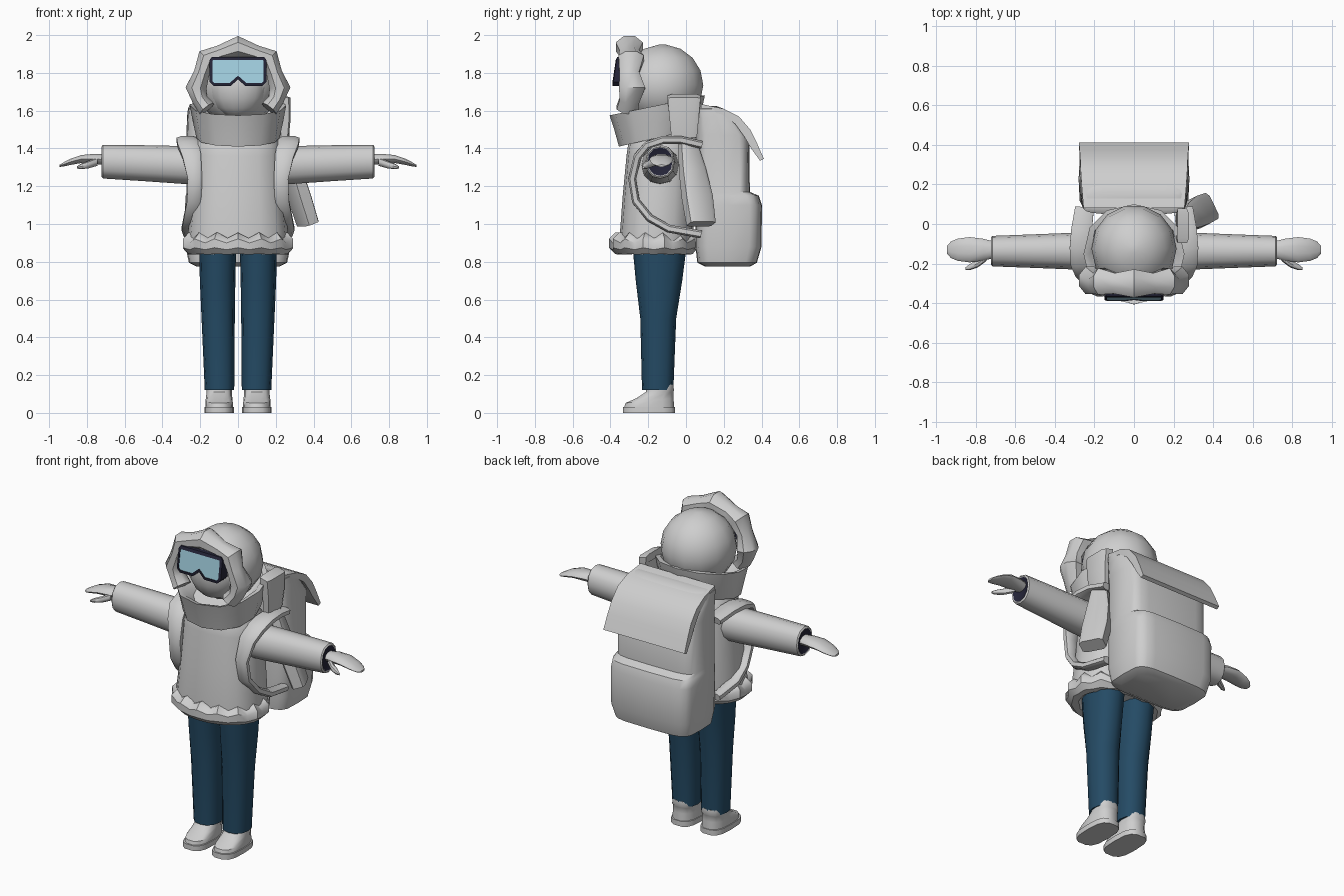
import bpy, bmesh, math
from mathutils import Vector as V

def material(name, rgb):
    m = bpy.data.materials.new(name)
    m.diffuse_color = (*rgb, 1)
    return m

CLOTH = material("pale_grey", (0.62, 0.62, 0.62))
DENIM = material("denim_blue", (0.018, 0.07, 0.13))
DARK = material("dark_navy", (0.018, 0.018, 0.04))
LENS = material("lens_blue", (0.36, 0.63, 0.74))
X, Y, Z = V((1, 0, 0)), V((0, 1, 0)), V((0, 0, 1))

def ring(c, u, v, a, b, n=12, p=2.0, turn=0.0):
    """Superellipse section around c, with half-sizes a along u and b along v."""
    pts = []
    for i in range(n):
        t = 2 * math.pi * i / n + turn
        co, si = math.cos(t), math.sin(t)
        pts.append(V(c) + u * a * math.copysign(abs(co) ** (2 / p), co)
                   + v * b * math.copysign(abs(si) ** (2 / p), si))
    return pts

def loft(name, rings, mat, closed=False, end_mat=None):
    """Skin a list of sections; cap the ends unless the loop is closed."""
    bm = bmesh.new()
    vs = [[bm.verts.new(p) for p in r] for r in rings]
    n = len(vs[0])
    for k in range(len(vs) if closed else len(vs) - 1):
        a, b = vs[k], vs[(k + 1) % len(vs)]
        for i in range(n):
            j = (i + 1) % n
            bm.faces.new((a[i], a[j], b[j], b[i]))
    if not closed:
        bm.faces.new(vs[0])
        cap = bm.faces.new(vs[-1])
        if end_mat:
            cap.material_index = 1
    bmesh.ops.recalc_face_normals(bm, faces=bm.faces)
    me = bpy.data.meshes.new(name)
    bm.to_mesh(me)
    bm.free()
    me.materials.append(mat)
    if end_mat:
        me.materials.append(end_mat)
    ob = bpy.data.objects.new(name, me)
    bpy.context.collection.objects.link(ob)
    return ob

def ball(name, c, r, n=14, rows=8):
    """Ellipsoid built from stacked sections."""
    rs = []
    for k in range(rows + 1):
        t = math.pi * (0.03 + 0.94 * k / rows)
        rs.append(ring((c[0], c[1], c[2] - r[2] * math.cos(t)), X, Y,
                       r[0] * math.sin(t), r[1] * math.sin(t), n))
    return loft(name, rs, CLOTH)

def strip(name, path, side, sizes, closed=False, n=8, p=2.0):
    """Sweep a section along a path; side is its fixed width direction."""
    path = [V(q) for q in path]
    rs, m = [], len(path)
    for i, q in enumerate(path):
        if closed:
            t = path[(i + 1) % m] - path[i - 1]
        else:
            t = path[min(i + 1, m - 1)] - path[max(i - 1, 0)]
        w = side - t * (side.dot(t) / t.length_squared)
        w.normalize()
        rs.append(ring(q, w, t.cross(w).normalized(), *sizes[i], n=n, p=p, turn=math.pi / n))
    return loft(name, rs, CLOTH, closed)

# Coat body
loft("coat_body", [ring((0, y, z), X, Y, a, b, 16, 2.5) for z, y, a, b in (
    (0.86, -0.16, 0.26, 0.19), (0.95, -0.155, 0.265, 0.195), (1.15, -0.145, 0.245, 0.19),
    (1.36, -0.135, 0.235, 0.18), (1.43, -0.135, 0.225, 0.17), (1.50, -0.14, 0.17, 0.13))], CLOTH)

# Lumpy fur hem
hem, hem_sizes = [], []
for i in range(28):
    t = 2 * math.pi * i / 28
    k = 1 if i % 2 else -1
    hem.append((0.245 * math.cos(t), -0.17 + 0.182 * math.sin(t), 0.89 + 0.008 * k))
    hem_sizes.append((0.054 + 0.007 * k, 0.052 + 0.008 * k))
strip("fur_hem", hem, Z, hem_sizes, closed=True)

# Thick slanted collar, lower at the front
def collar_ring(front, back, zf, zb, half):
    c = V((0, (front + back) / 2, (zf + zb) / 2))
    v = V((0, (back - front) / 2, (zb - zf) / 2))
    return ring(c, X, v, half, 1, 12, 2.2)

loft("collar", [collar_ring(*r) for r in (
    (-0.31, 0.0, 1.43, 1.50, 0.17), (-0.355, 0.04, 1.41, 1.50, 0.22),
    (-0.38, 0.08, 1.50, 1.59, 0.24), (-0.405, 0.10, 1.575, 1.68, 0.255),
    (-0.37, 0.07, 1.565, 1.68, 0.225), (-0.30, 0.03, 1.49, 1.62, 0.17))], CLOTH)

# Hooded head and face
ball("hood", (0, -0.125, 1.735), (0.215, 0.222, 0.215))
ball("face", (0, -0.24, 1.725), (0.155, 0.115, 0.165))

# Jagged fur rim around the face
half = [(0.095, -0.30, 1.905, 0.045), (0.165, -0.29, 1.878, 0.058), (0.192, -0.30, 1.80, 0.045),
        (0.222, -0.285, 1.72, 0.06), (0.20, -0.30, 1.655, 0.045), (0.165, -0.31, 1.61, 0.05)]
rim = [(-x, y, z, r) for x, y, z, r in reversed(half)] + [(0, -0.30, 1.938, 0.062)] + half
strip("hood_fur_rim", [q[:3] for q in rim], Y, [(q[3] * 1.25, q[3]) for q in rim])

# Goggles: frame with a lens set in its front
def goggle_ring(half_outline, y):
    pts = half_outline + [(-x, z) for x, z in reversed(half_outline) if x > 0]
    return [V((x, y - 0.15 * (1.88 - z), z)) for x, z in pts]

outer = [(0, 1.765), (0.04, 1.73), (0.128, 1.73), (0.15, 1.752), (0.15, 1.868), (0.138, 1.885)]
inner = [(0, 1.785), (0.045, 1.746), (0.124, 1.746), (0.136, 1.758), (0.136, 1.862), (0.131, 1.868)]
loft("goggles", [goggle_ring(outer, -0.30), goggle_ring(outer, -0.365),
                 goggle_ring(inner, -0.37), goggle_ring(inner, -0.366)], DARK, end_mat=LENS)

# Limbs, boots and shoulder straps, both sides
for s, tag in ((1, "left"), (-1, "right")):
    loft(tag + "_trouser_leg", [ring((s * x, y, z), X, Y, a, b, 12, 2.3) for z, x, y, a, b in (
        (0.12, 0.098, -0.15, 0.078, 0.083), (0.50, 0.105, -0.147, 0.088, 0.095),
        (0.70, 0.108, -0.143, 0.094, 0.123), (0.88, 0.108, -0.14, 0.098, 0.143))], DENIM)

    loft(tag + "_sole", [ring((s * 0.1, -0.197, z), X, Y, 0.078, 0.14, 14, 3)
                         for z in (0, 0.032)], CLOTH)
    loft(tag + "_shoe", [ring((s * 0.1, y, z), X, V((0, 1, k)), a, b, 14, 2.6) for z, y, a, b, k in (
        (0.03, -0.195, 0.073, 0.134, 0), (0.065, -0.193, 0.072, 0.13, 0.1),
        (0.095, -0.165, 0.068, 0.10, 0.18), (0.115, -0.138, 0.068, 0.076, 0.05),
        (0.15, -0.138, 0.066, 0.072, 0))], CLOTH)

    loft(tag + "_sleeve", [ring((s * x, -0.137, z), Y, Z, a, b, 12, 2.2) for x, z, a, b in (
        (0.17, 1.31, 0.10, 0.10), (0.30, 1.313, 0.093, 0.10), (0.50, 1.322, 0.085, 0.095),
        (0.715, 1.33, 0.077, 0.089), (0.722, 1.33, 0.07, 0.08), (0.718, 1.33, 0.065, 0.075))],
        CLOTH, end_mat=DARK)

    loft(tag + "_hand", [ring((s * x, -0.13, z), Y, Z, a, b, 10) for x, z, a, b in (
        (0.70, 1.34, 0.04, 0.030), (0.76, 1.345, 0.055, 0.028), (0.83, 1.344, 0.064, 0.022),
        (0.89, 1.328, 0.056, 0.017), (0.925, 1.315, 0.042, 0.011), (0.944, 1.308, 0.02, 0.006))], CLOTH)
    loft(tag + "_thumb", [ring((s * x, y, z), Y, Z, r, r, 8) for x, y, z, r in (
        (0.745, -0.165, 1.33, 0.022), (0.79, -0.20, 1.315, 0.02), (0.83, -0.218, 1.305, 0.015),
        (0.852, -0.226, 1.30, 0.006))], CLOTH)

    path = [(0.25, 0.08, 1.42), (0.265, -0.03, 1.445), (0.27, -0.12, 1.445), (0.265, -0.20, 1.42),
            (0.245, -0.255, 1.36), (0.228, -0.285, 1.24), (0.232, -0.265, 1.12),
            (0.25, -0.19, 1.03), (0.265, -0.09, 0.975), (0.26, 0.08, 0.945)]
    wide = [0.05, 0.055, 0.058, 0.058, 0.052, 0.04, 0.04, 0.04, 0.035, 0.03]
    strip(tag + "_shoulder_strap", [(s * x, y, z) for x, y, z in path], X,
          [(w, 0.022) for w in wide], p=3)

# Backpack: bulging lower pocket, then the narrower upper body
loft("backpack", [ring((0, (f + b) / 2, z), X, Y, a, (b - f) / 2, 20, 5) for z, f, b, a in (
    (0.775, 0.10, 0.34, 0.22), (0.795, 0.06, 0.375, 0.26), (0.88, 0.05, 0.40, 0.278),
    (1.10, 0.05, 0.402, 0.28), (1.15, 0.05, 0.385, 0.277), (1.17, 0.05, 0.338, 0.272),
    (1.47, 0.05, 0.335, 0.272), (1.56, 0.05, 0.27, 0.268), (1.61, 0.05, 0.20, 0.262),
    (1.625, 0.07, 0.16, 0.24))], CLOTH)

# Flap folded over the top and flaring at the back
loft("backpack_flap", [[V((-a, y, z)), V((a, y, z)), V((a, y - dy, z - dz)), V((-a, y - dy, z - dz))]
     for y, z, a, dy, dz in ((0.08, 1.635, 0.255, 0.0, 0.03), (0.20, 1.61, 0.265, 0.01, 0.03),
     (0.28, 1.57, 0.27, 0.02, 0.04), (0.34, 1.50, 0.272, 0.03, 0.04),
     (0.375, 1.43, 0.275, 0.03, 0.03), (0.412, 1.345, 0.278, 0.02, 0.01))], CLOTH)

# Scarf end: loop over the shoulder and a slab hanging beside the pack
strip("scarf_fold", [(0.22, -0.01, 1.66), (0.245, -0.01, 1.66), (0.25, -0.01, 1.56), (0.245, -0.01, 1.46)],
      Y, [(0.09, 0.03), (0.09, 0.035), (0.08, 0.03), (0.07, 0.025)], p=5)
strip("scarf_tail", [(0.25, 0.005, 1.45), (0.285, 0.035, 1.28), (0.325, 0.06, 1.14), (0.37, 0.08, 1.0)],
      V((-0.45, 0.9, 0)), [(0.045, 0.03), (0.07, 0.04), (0.08, 0.045), (0.075, 0.042)], p=5)

# Smooth shading with crisp folds
for ob in bpy.context.scene.objects:
    ob.select_set(True)
    bpy.context.view_layer.objects.active = ob
bpy.ops.object.shade_smooth_by_angle(angle=math.radians(42))
